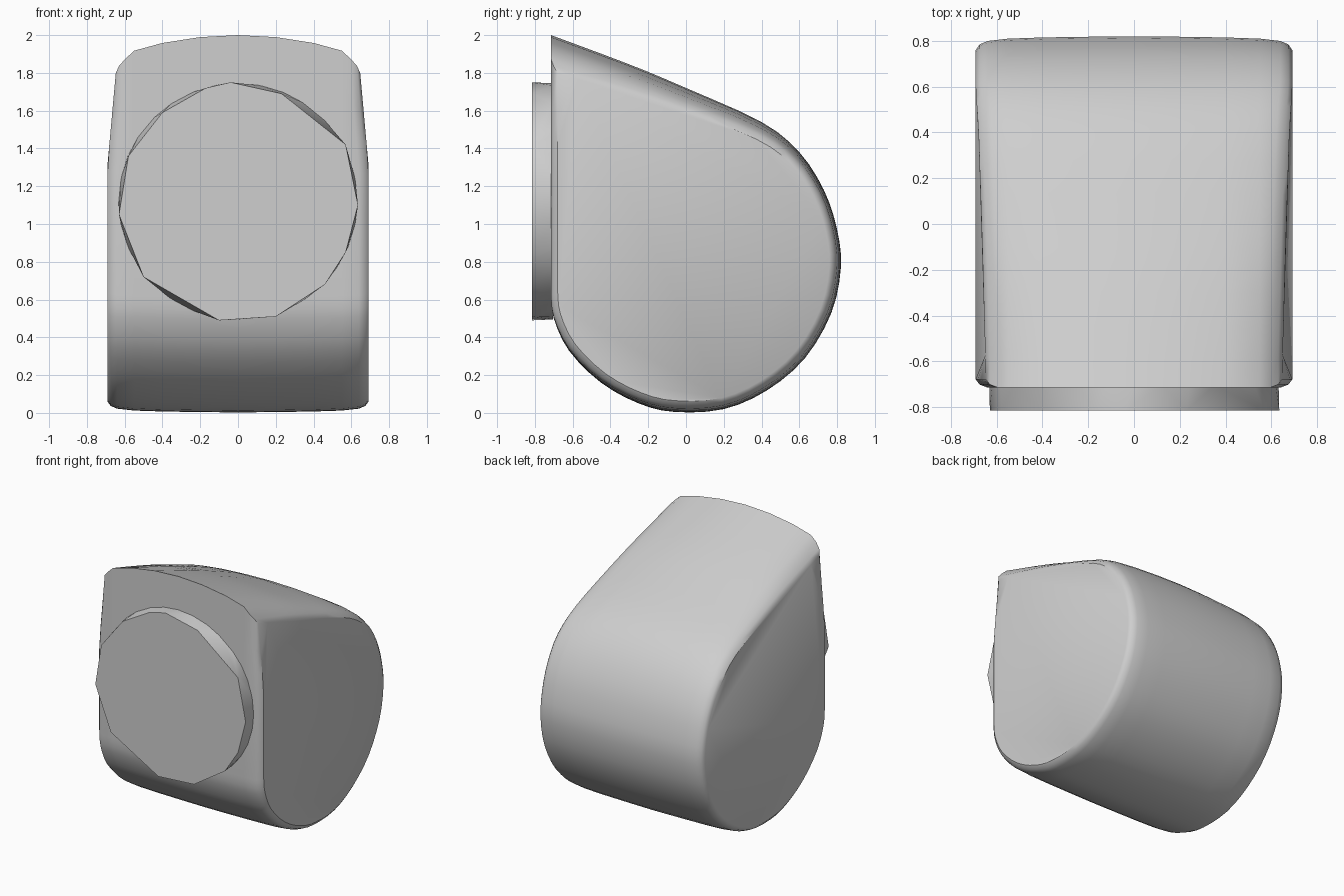
import bpy, bmesh, math
from mathutils import Vector

cube = bpy.data.objects.get("Cube")
if cube:
    bpy.data.objects.remove(cube)

grey = bpy.data.materials.new("plain grey")
grey.use_nodes = True
colour = (0.62, 0.62, 0.62, 1)
grey.diffuse_color = colour
grey.node_tree.nodes["Principled BSDF"].inputs["Base Color"].default_value = colour


def clamp(v):
    return max(0.0, min(1.0, v))


def smooth_path(pts, steps):
    """Open Catmull-Rom curve through the given points."""
    pts = [Vector(p) for p in pts]
    ext = [pts[0]] + pts + [pts[-1]]
    out = []
    for a, b, c, d in zip(ext, ext[1:], ext[2:], ext[3:]):
        for i in range(steps):
            t = i / steps
            out.append(0.5 * (2 * b + (c - a) * t + (2 * a - 5 * b + 4 * c - d) * t * t
                              + (3 * b - a - 3 * c + d) * t ** 3))
    return out + [pts[-1]]


def finish(bm, name, angle):
    bmesh.ops.recalc_face_normals(bm, faces=bm.faces)
    mesh = bpy.data.meshes.new(name)
    bm.to_mesh(mesh)
    bm.free()
    mesh.materials.append(grey)
    obj = bpy.data.objects.new(name, mesh)
    bpy.context.collection.objects.link(obj)
    bpy.ops.object.select_all(action="DESELECT")
    obj.select_set(True)
    bpy.context.view_layer.objects.active = obj
    bpy.ops.object.shade_smooth_by_angle(angle=math.radians(angle))
    return obj


# Body: teardrop side profile (y, z) lofted across the width
FRONT = -0.715
curve = [(FRONT, 2.0), (-0.3, 1.845), (0, 1.72), (0.4, 1.54), (0.6, 1.38), (0.73, 1.18),
         (0.8, 0.97), (0.82, 0.77), (0.77, 0.53), (0.63, 0.29), (0.43, 0.12), (0.2, 0.02),
         (-0.06, 0.005), (-0.25, 0.05), (-0.45, 0.16), (-0.62, 0.33), (-0.7, 0.5), (FRONT, 0.62)]
profile = smooth_path(curve, 3) + [Vector((FRONT, z)) for z in (1.0, 1.3, 1.5, 1.7)]

# Half sections: x, drop of the arched top, inset of the rim
half = [(0.2, 0.008, 0.002), (0.4, 0.035, 0.005), (0.55, 0.07, 0.01),
        (0.64, 0.1, 0.02), (0.675, 0.12, 0.035), (0.692, 0.13, 0.06)]
sections = [(-x, d, s) for x, d, s in reversed(half)] + [(0, 0, 0)] + half


def place(p, x, drop, inset):
    y, z = p
    rim = inset if y > 0 else max(0, inset - 0.02)
    y *= 1 - rim / 0.8
    z -= drop * clamp((z - 0.9) / 1.1) ** 2
    z = 0.85 + (z - 0.85) * (1 - inset / 0.85)
    if abs(x) > 0.6:
        x -= math.copysign(0.045 * clamp((z - 1.3) / 0.5), x)
    return x, y, z


bm = bmesh.new()
rings = [[bm.verts.new(place(p, *sec)) for p in profile] for sec in sections]
for a, b in zip(rings, rings[1:]):
    for i in range(len(profile)):
        j = (i + 1) % len(profile)
        bm.faces.new((a[i], a[j], b[j], b[i]))
for ring in (rings[0], rings[-1]):
    bm.faces.new(ring)
finish(bm, "body", 35)

# Front disc: round base joined to a coarser, irregular rim
rim = [(-0.63, 1.05), (-0.58, 1.36), (-0.4, 1.59), (-0.17, 1.72), (-0.04, 1.75), (0.23, 1.69),
       (0.57, 1.42), (0.635, 1.1), (0.57, 0.85), (0.46, 0.68), (0.2, 0.51), (-0.1, 0.49),
       (-0.5, 0.72)]
bm = bmesh.new()
for x, z in rim:
    bm.verts.new((x, -0.815, z))
for i in range(32):
    a = math.tau * i / 32
    bm.verts.new((0.632 * math.cos(a), FRONT + 0.01, 1.12 + 0.625 * math.sin(a)))
bmesh.ops.convex_hull(bm, input=bm.verts)
finish(bm, "front_disc", 30)
